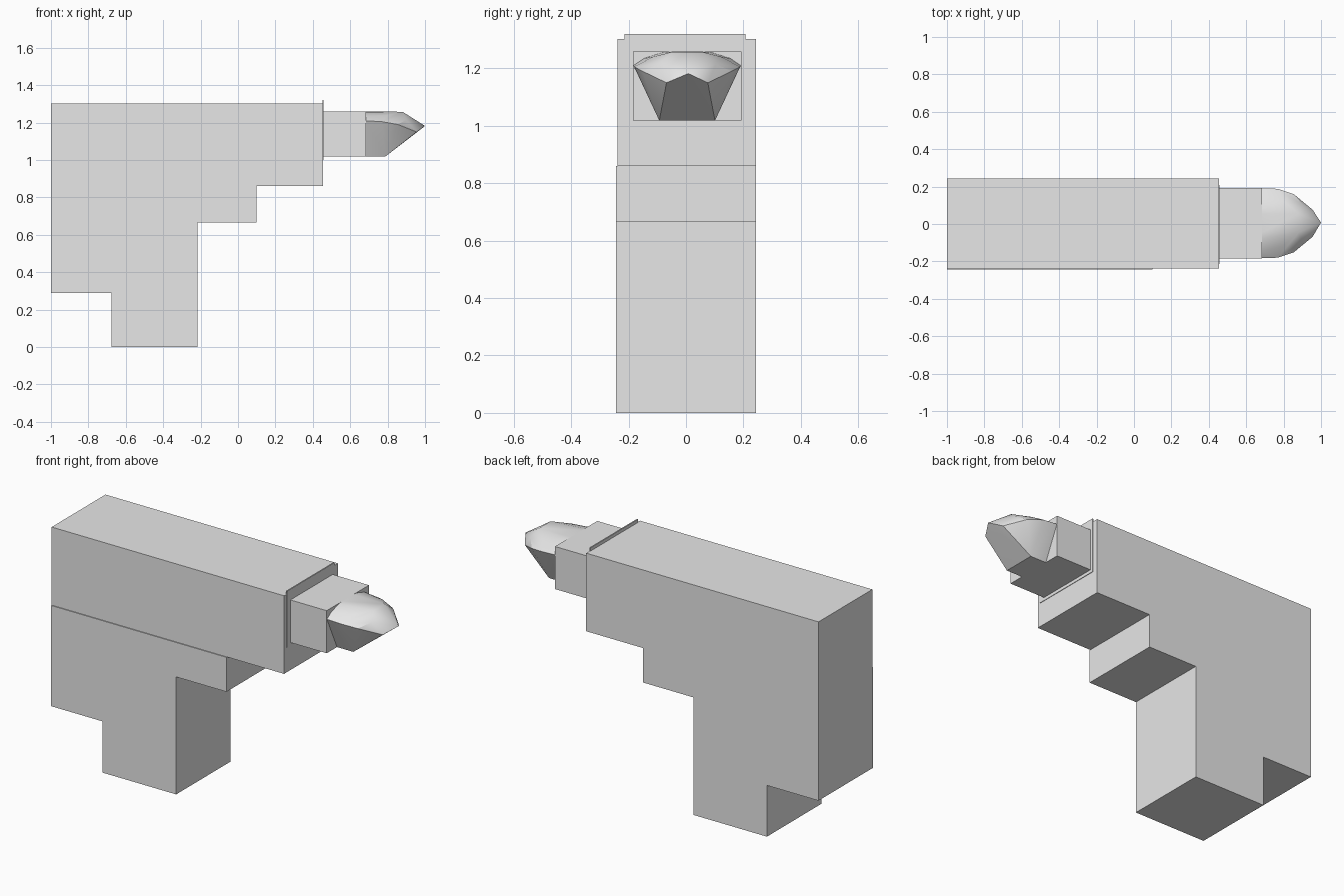
import bpy, bmesh

cube = bpy.data.objects.get("Cube")
if cube:
    bpy.data.objects.remove(cube, do_unlink=True)

grey = bpy.data.materials.new("plain_grey")
grey.use_nodes = True
grey.diffuse_color = (0.8, 0.8, 0.8, 1)
grey.node_tree.nodes["Principled BSDF"].inputs["Base Color"].default_value = (0.8, 0.8, 0.8, 1)


def finish(name, bm):
    bmesh.ops.recalc_face_normals(bm, faces=bm.faces)
    mesh = bpy.data.meshes.new(name)
    bm.to_mesh(mesh)
    bm.free()
    mesh.materials.append(grey)
    obj = bpy.data.objects.new(name, mesh)
    bpy.context.collection.objects.link(obj)
    return obj


def extrude_profile(name, outline, y0, y1):
    """Extrude an x-z outline from y0 to y1."""
    bm = bmesh.new()
    face = bm.faces.new([bm.verts.new((x, y0, z)) for x, z in outline])
    result = bmesh.ops.extrude_face_region(bm, geom=[face])
    moved = [g for g in result["geom"] if isinstance(g, bmesh.types.BMVert)]
    bmesh.ops.translate(bm, verts=moved, vec=(0, y1 - y0, 0))
    return finish(name, bm)


def box(name, x0, x1, y0, y1, z0, z1):
    return extrude_profile(name, [(x0, z0), (x1, z0), (x1, z1), (x0, z1)], y0, y1)


# Stepped body with grip
lower = [(-1, 0.29), (-0.677, 0.29), (-0.677, 0), (-0.217, 0),
         (-0.217, 0.665), (0.098, 0.665), (0.098, 0.86)]
extrude_profile("body", lower + [(0.455, 0.86), (0.455, 1.302), (-1, 1.302)], -0.238, 0.243)

# Slightly proud lower side panel
extrude_profile("lower_side_panel", lower + [(-1, 0.86)], -0.243, -0.238)

# Thin sight plate and barrel block
box("sight_plate", 0.451, 0.458, -0.215, 0.208, 1.0, 1.32)
box("barrel", 0.455, 0.685, -0.185, 0.193, 1.018, 1.259)

# Faceted nose: hull of mirrored rim, crown and keel points
half = [(0.685, 0.187, 1.21), (0.77, 0.184, 1.205), (0.855, 0.155, 1.19),
        (0.955, 0.072, 1.15), (0.9, 0.1, 1.215),
        (0.685, 0.15, 1.235), (0.685, 0.08, 1.257), (0.8, 0.12, 1.24),
        (0.88, 0.05, 1.258), (0.685, 0.05, 1.259),
        (0.685, 0.097, 1.018), (0.787, 0.097, 1.018)]
bm = bmesh.new()
for x, y, z in half:
    for side in (-1, 1):
        bm.verts.new((x, 0.004 + side * y, z))
bm.verts.new((1, 0.008, 1.182))
hull = bmesh.ops.convex_hull(bm, input=bm.verts)
loose = {g for g in hull["geom_interior"] + hull["geom_unused"]
         if isinstance(g, bmesh.types.BMVert)}
bmesh.ops.delete(bm, geom=list(loose), context="VERTS")
bmesh.ops.dissolve_limit(bm, angle_limit=0.05, verts=bm.verts, edges=bm.edges)
nose = finish("nose", bm)

bpy.ops.object.select_all(action="DESELECT")
nose.select_set(True)
bpy.context.view_layer.objects.active = nose
bpy.ops.object.shade_smooth_by_angle(angle=0.5)
